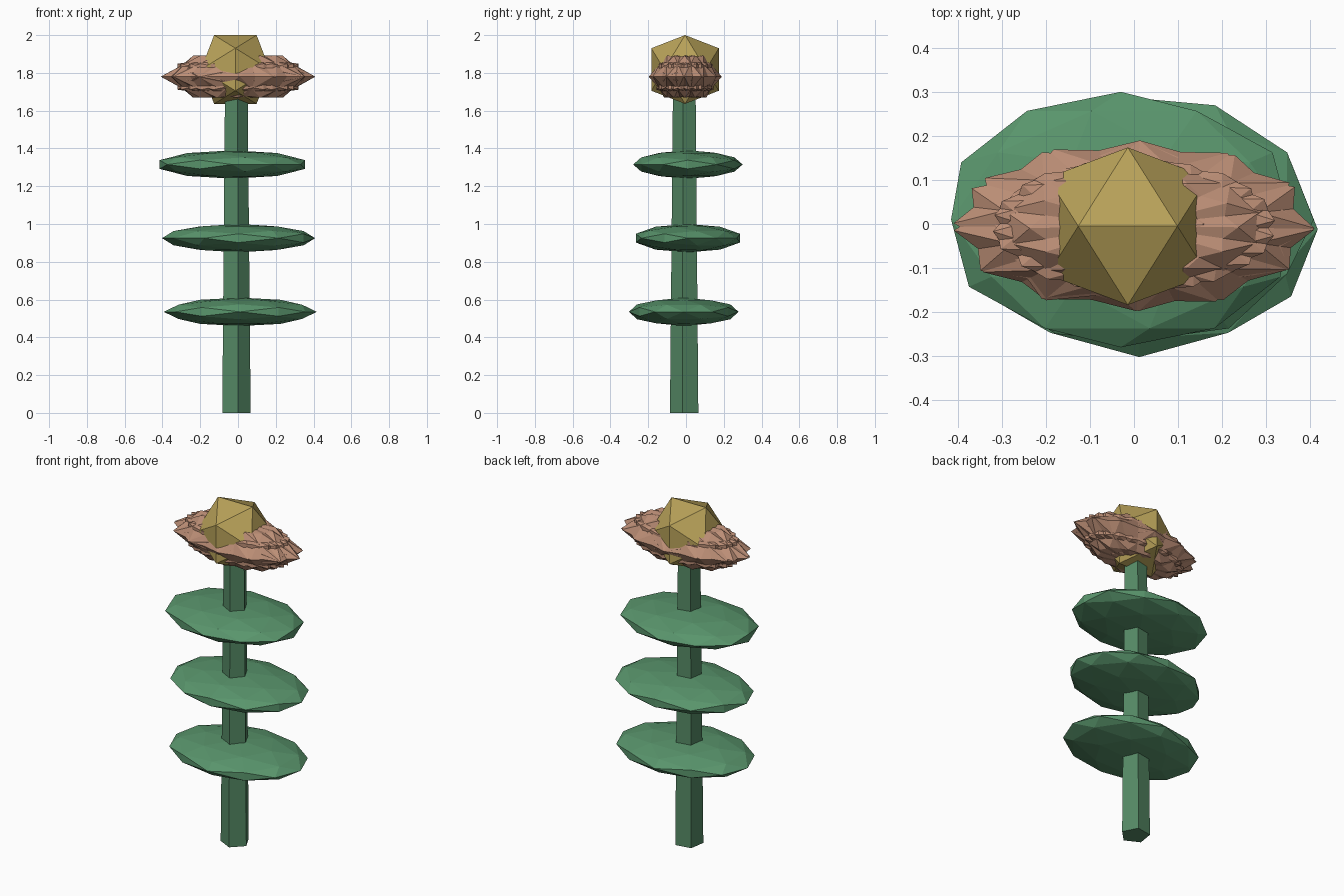
import bpy, bmesh, math, random
from mathutils import Matrix, Vector

if "Cube" in bpy.data.objects:
    bpy.data.objects.remove(bpy.data.objects["Cube"])

random.seed(4)


def material(name, rgb):
    m = bpy.data.materials.new(name)
    m.diffuse_color = (*rgb, 1)
    m.use_nodes = True
    m.node_tree.nodes["Principled BSDF"].inputs["Base Color"].default_value = m.diffuse_color
    return m


GREEN = material("leaf_green", (0.10, 0.30, 0.15))
STEM = material("stem_green", (0.09, 0.25, 0.13))
PINK = material("petal_brown", (0.50, 0.27, 0.18))
GOLD = material("gold", (0.48, 0.36, 0.10))


def ico_points(detail=0):
    """Unit icosahedron lying on an edge along x; detail 1 adds edge midpoints."""
    g = (1 + math.sqrt(5)) / 2
    pts = []
    for a in (-1, 1):
        for b in (-g, g):
            pts += [Vector(p).normalized() for p in ((a, 0, b), (0, b, a), (b, a, 0))]
    if detail:
        pts += [(p + q).normalized() for i, p in enumerate(pts) for q in pts[:i]
                if (p - q).length < 1.1]
    return pts


def hull_object(name, points, mat):
    bm = bmesh.new()
    for p in points:
        bm.verts.new(p)
    bmesh.ops.convex_hull(bm, input=bm.verts[:])
    bmesh.ops.recalc_face_normals(bm, faces=bm.faces[:])
    mesh = bpy.data.meshes.new(name)
    bm.to_mesh(mesh)
    bm.free()
    mesh.materials.append(mat)
    obj = bpy.data.objects.new(name, mesh)
    bpy.context.collection.objects.link(obj)
    return obj


def blob(name, centre, size, turn, mat, detail=0):
    """Icosahedral blob, turned about z and then squashed to size."""
    m = (Matrix.Translation(centre) @ Matrix.Diagonal((*size, 1))
         @ Matrix.Rotation(turn, 4, 'Z'))
    return hull_object(name, [m @ p for p in ico_points(detail)], mat)


# Tapered five-sided stem
CX, CY = -0.012, -0.006
stem = [(CX + r * math.cos(a), CY + r * math.sin(a), z)
        for r, z in ((0.08, 0), (0.064, 1.7))
        for a in (math.radians(-81 + 72 * i) for i in range(5))]
hull_object("stem", stem, STEM)

# Three squashed leaf discs
for i, (x, y, z, turn) in enumerate([(0.012, -0.012, 0.535, 0),
                                     (0.003, 0.01, 0.925, 31.7),
                                     (-0.03, 0.01, 1.315, 121.7)]):
    blob(f"leaf_disc_{i + 1}", (x, y, z), (0.405, 0.29, 0.075),
         math.radians(turn), GREEN, detail=1)

# Ring of overlapping pointed petals, narrow from front to back
PETALS = 12
for i in range(PETALS):
    a = math.tau * i / PETALS + random.uniform(-0.06, 0.06)
    blob(f"petal_{i + 1}",
         (0.04 * math.cos(a), -0.004 + 0.018 * math.sin(a), 1.78),
         (0.375, 0.178, 0.131), a, PINK)

# Faceted flower heart
blob("flower_heart", (-0.014, -0.005, 1.818), (0.214, 0.21, 0.214), 0, GOLD)
